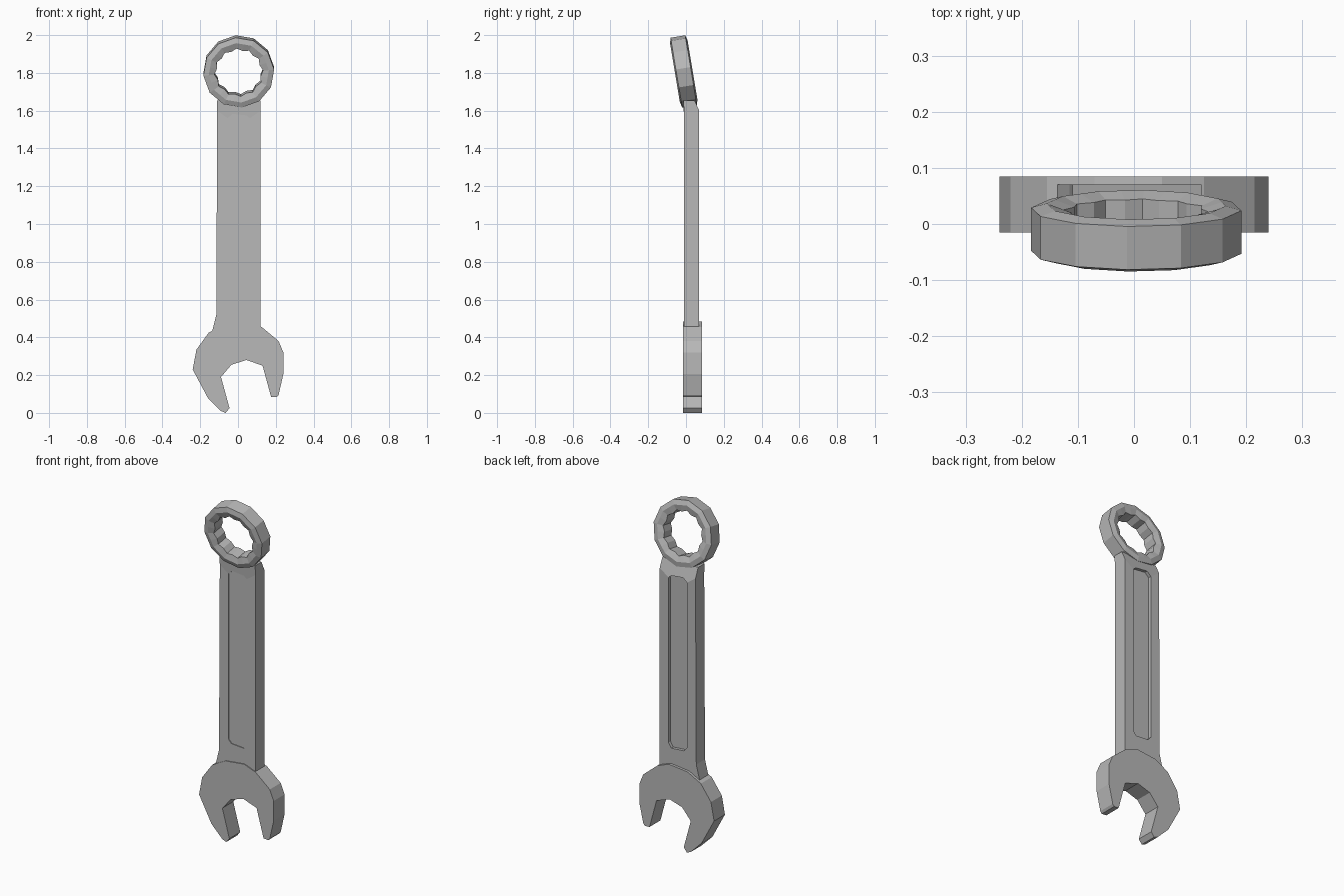
import bpy, bmesh, math
from mathutils import Matrix

if "Cube" in bpy.data.objects:
    bpy.data.objects.remove(bpy.data.objects["Cube"])

steel = bpy.data.materials.new("grey steel")
steel.diffuse_color = (0.48, 0.48, 0.48, 1)
steel.use_nodes = True
steel.node_tree.nodes["Principled BSDF"].inputs["Base Color"].default_value = steel.diffuse_color


def make_object(name, bm):
    bmesh.ops.recalc_face_normals(bm, faces=bm.faces)
    mesh = bpy.data.meshes.new(name)
    bm.to_mesh(mesh)
    bm.free()
    mesh.materials.append(steel)
    ob = bpy.data.objects.new(name, mesh)
    bpy.context.collection.objects.link(ob)
    return ob


def prism(name, outline, y0, y1):
    """Extrude an x,z outline from y0 to y1."""
    bm = bmesh.new()
    face = bm.faces.new([bm.verts.new((x, y0, z)) for x, z in outline])
    new = bmesh.ops.extrude_face_region(bm, geom=[face])["geom"]
    bmesh.ops.translate(bm, vec=(0, y1 - y0, 0),
                        verts=[v for v in new if isinstance(v, bmesh.types.BMVert)])
    return make_object(name, bm)


# Open jaw
jaw = [(-0.24, 0.23), (-0.22, 0.335), (-0.155, 0.425), (-0.07, 0.47),
       (0.05, 0.483), (0.125, 0.455), (0.215, 0.38), (0.24, 0.32),
       (0.24, 0.205), (0.215, 0.095), (0.205, 0.083), (0.175, 0.085),
       (0.13, 0.25), (0.045, 0.28), (-0.035, 0.255), (-0.09, 0.19),
       (-0.045, 0.025), (-0.065, 0.0), (-0.09, 0.01), (-0.16, 0.08)]
prism("open_jaw", jaw, -0.015, 0.085)

# Handle with a flared foot
handle = prism("handle", [(-0.14, 0.42), (-0.115, 0.52), (-0.11, 1.60), (-0.11, 1.655),
                          (0.12, 1.655), (0.12, 1.60), (0.12, 0.44)], -0.01, 0.07)
# Slope the top end in to meet the ring
for v in handle.data.vertices:
    if v.co.z > 1.63:
        v.co.y = 0.045 if v.co.y > 0.03 else -0.015

# Long recesses on both broad sides of the handle
recess = [(-0.055, 0.60), (-0.035, 0.578), (0.045, 0.572), (0.063, 0.60),
          (0.063, 1.56), (0.045, 1.575), (-0.03, 1.583), (-0.055, 1.56)]
for side, y0, y1 in (("front", -0.05, -0.006), ("back", 0.052, 0.12)):
    cutter = prism(side + "_recess_cutter", recess, y0, y1)
    cutter.hide_render = True
    cutter.hide_set(True)
    cut = handle.modifiers.new(side + "_recess", "BOOLEAN")
    cut.operation = "DIFFERENCE"
    cut.solver = "EXACT"
    cut.object = cutter

# Tilted ring end: twelve flat sides outside, twelve-point hole inside
N = 24
bm = bmesh.new()
loops = []
for radius, y, wavy in ((0.188, -0.039, False), (0.16, -0.047, False), (0.129, -0.036, True),
                        (0.129, 0.036, True), (0.16, 0.047, False), (0.188, 0.039, False)):
    loop = []
    for i in range(N):
        a = math.radians(5) + 2 * math.pi * i / N
        shrink = (0.91 if wavy else math.cos(math.pi / 12)) if i % 2 else 1
        r = radius * shrink
        loop.append(bm.verts.new((r * math.cos(a), y, r * math.sin(a))))
    loops.append(loop)
for k, loop in enumerate(loops):
    nxt = loops[(k + 1) % len(loops)]
    for i in range(N):
        j = (i + 1) % N
        bm.faces.new((loop[i], loop[j], nxt[j], nxt[i]))
bm.transform(Matrix.Translation((0.004, -0.012, 1.808)) @ Matrix.Rotation(math.radians(9.5), 4, "X"))
make_object("ring_end", bm)
